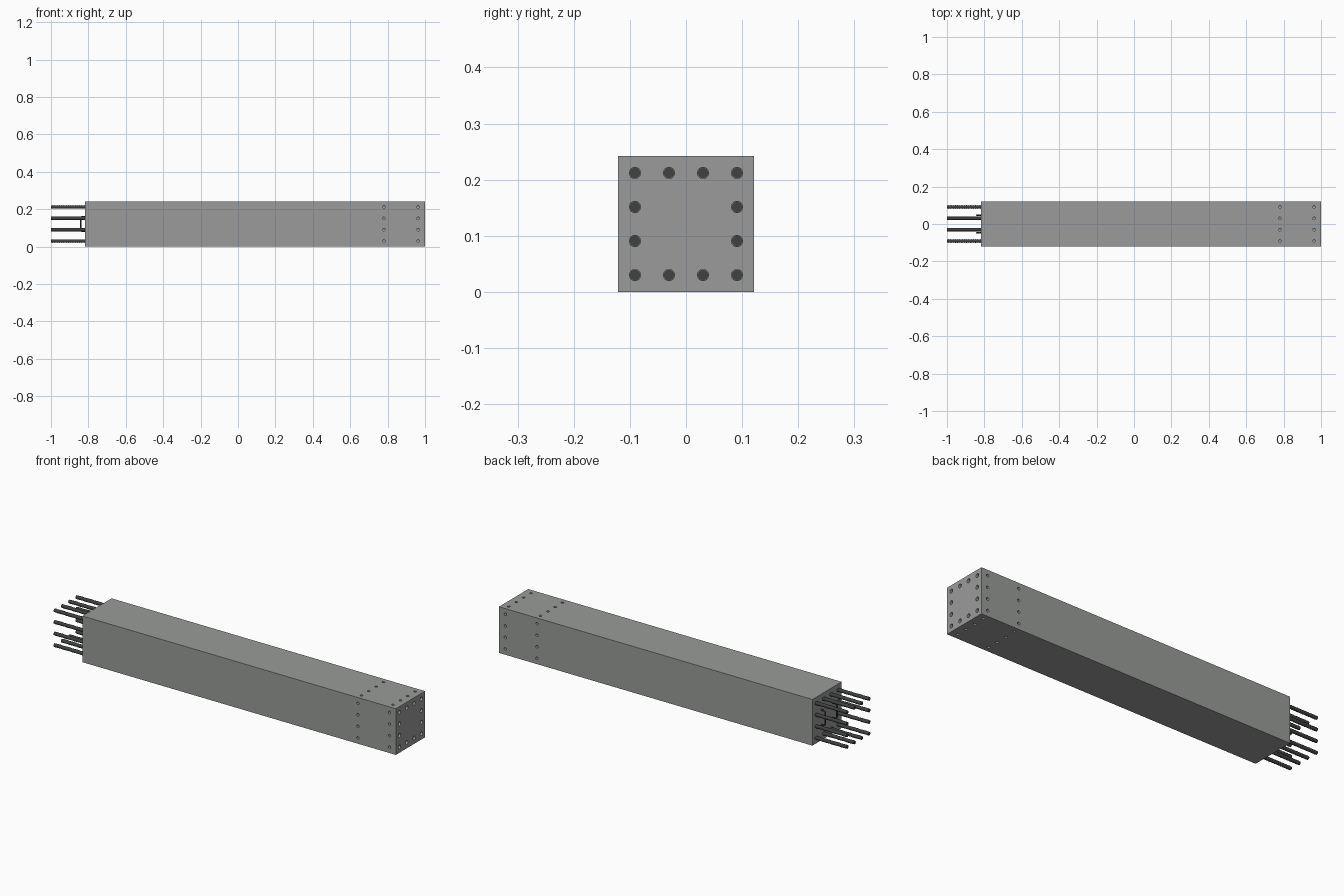
import bpy, bmesh, math
from mathutils import Matrix, Vector

if "Cube" in bpy.data.objects:
    bpy.data.objects.remove(bpy.data.objects["Cube"])

X0, X1 = -0.818, 1.0            # concrete ends
W = 0.242                       # square section side
MID = W / 2
SLEEVE_END = 0.765              # bottom of the socket holes
GRID = [-0.091, -0.0303, 0.0303, 0.091]
RING = [(a, b) for a in GRID for b in GRID if max(abs(a), abs(b)) > 0.05]


def material(name, rgb):
    m = bpy.data.materials.new(name)
    m.diffuse_color = (*rgb, 1)
    m.use_nodes = True
    m.node_tree.nodes["Principled BSDF"].inputs["Base Color"].default_value = m.diffuse_color
    return m


concrete = material("concrete grey", (0.32, 0.33, 0.32))
steel = material("dark steel", (0.05, 0.052, 0.052))


def to_object(name, bm, mat):
    me = bpy.data.meshes.new(name)
    bmesh.ops.recalc_face_normals(bm, faces=bm.faces)
    bm.to_mesh(me)
    bm.free()
    me.materials.append(mat)
    ob = bpy.data.objects.new(name, me)
    bpy.context.collection.objects.link(ob)
    return ob


def smooth(ob, angle=35):
    bpy.ops.object.select_all(action='DESELECT')
    ob.select_set(True)
    bpy.context.view_layer.objects.active = ob
    bpy.ops.object.shade_smooth_by_angle(angle=math.radians(angle))


def rod(bm, a, b, r, n=16):
    """Capped cylinder from a to b."""
    a, b = Vector(a), Vector(b)
    d = b - a
    rot = d.to_track_quat('Z', 'Y').to_matrix().to_4x4()
    bmesh.ops.create_cone(bm, cap_ends=True, segments=n, radius1=r, radius2=r,
                          depth=d.length, matrix=Matrix.Translation((a + b) / 2) @ rot)


# Concrete column
bm = bmesh.new()
bmesh.ops.create_cube(bm, size=1, matrix=Matrix.Translation(((X0 + X1) / 2, 0, MID))
                      @ Matrix.Diagonal((X1 - X0, W, W, 1)))
column = to_object("concrete_column", bm, concrete)

# Cutters: sockets in the end, grout ports in the four sides
sockets, side_ports, top_ports = bmesh.new(), bmesh.new(), bmesh.new()
for y, z in RING:
    rod(sockets, (SLEEVE_END, y, z + MID), (X1 + 0.05, y, z + MID), 0.0102)
for x in (0.78, 0.963):
    for g in GRID:
        for s in (-1, 1):
            rod(side_ports, (x, s * 0.14, g + MID), (x, s * 0.0885, g + MID), 0.0072, 12)
            rod(top_ports, (x, g, MID + s * 0.14), (x, g, MID + s * 0.0885), 0.0072, 12)
for name, cut in (("socket_cutter", sockets), ("side_port_cutter", side_ports),
                  ("top_port_cutter", top_ports)):
    cutter = to_object(name, cut, concrete)
    cutter.hide_render = True
    mod = column.modifiers.new(name, 'BOOLEAN')
    mod.operation, mod.solver, mod.object = 'DIFFERENCE', 'EXACT', cutter
    bpy.context.view_layer.objects.active = column
    bpy.ops.object.modifier_apply(modifier=mod.name)
    bpy.data.objects.remove(cutter)
smooth(column)


# Reinforcing bars: ribbed where exposed, plain inside the concrete
def bar_profile():
    pts = [(-1.0, 0.0088)]
    x = -0.994
    while x < X0:
        pts += [(x, 0.0088), (x + 0.002, 0.0097), (x + 0.004, 0.0097), (x + 0.006, 0.0088)]
        x += 0.012
    return pts + [(SLEEVE_END + 0.002, 0.0097)]


def ribbed_bar(bm, y, z, n=14):
    rings = [[bm.verts.new((x, y + r * math.cos(math.tau * i / n),
                            z + r * math.sin(math.tau * i / n))) for i in range(n)]
             for x, r in bar_profile()]
    for p, q in zip(rings, rings[1:]):
        for i in range(n):
            j = (i + 1) % n
            bm.faces.new((p[i], p[j], q[j], q[i]))
    bm.faces.new(rings[0])
    bm.faces.new(rings[-1])


bm = bmesh.new()
for y, z in RING:
    ribbed_bar(bm, y, z + MID)
smooth(to_object("reinforcing_bars", bm, steel))

# Two lifting loops on the bar end
HALF, TIP, BEND = 0.039, -0.842, 0.012
for side, y in (("left", 0.048), ("right", -0.048)):
    path = [(-0.78, MID - HALF)]
    for cz, start in ((MID - HALF + BEND, 270), (MID + HALF - BEND, 180)):
        for k in range(6):
            a = math.radians(start - 18 * k)
            path.append((TIP + BEND + BEND * math.cos(a), cz + BEND * math.sin(a)))
    path.append((-0.78, MID + HALF))
    cu = bpy.data.curves.new("lifting_loop_" + side, 'CURVE')
    cu.dimensions = '3D'
    cu.bevel_depth, cu.bevel_resolution, cu.use_fill_caps = 0.004, 2, True
    sp = cu.splines.new('POLY')
    sp.points.add(len(path) - 1)
    for p, (x, z) in zip(sp.points, path):
        p.co = (x, y, z, 1)
    cu.materials.append(steel)
    bpy.context.collection.objects.link(bpy.data.objects.new("lifting_loop_" + side, cu))
